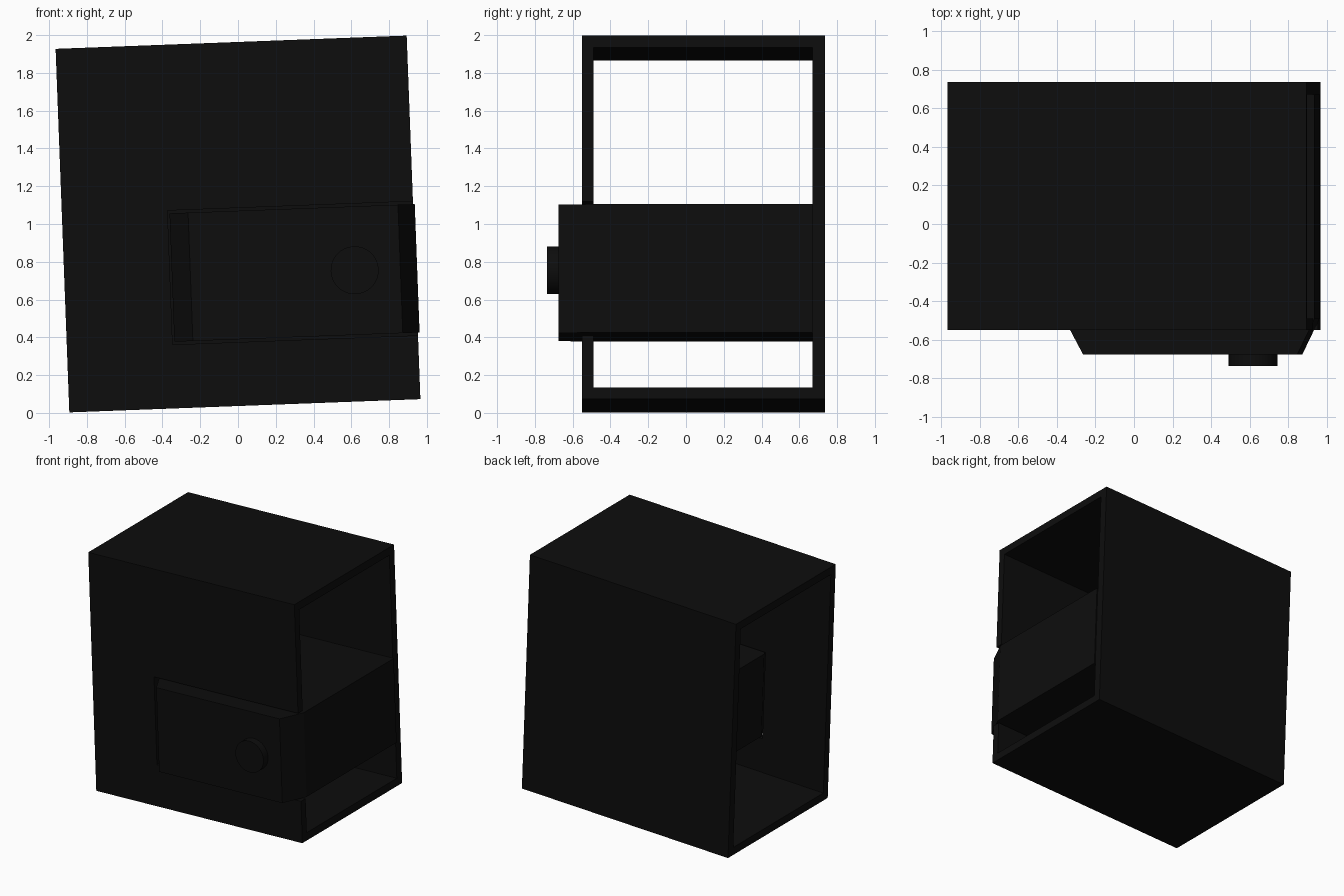
import bpy
import bmesh
from math import radians
from mathutils import Matrix, Vector

if "Cube" in bpy.data.objects:
    bpy.data.objects.remove(bpy.data.objects["Cube"], do_unlink=True)

# One near-black finish for the whole body
black = bpy.data.materials.new("matte_black")
black.use_nodes = True
COLOR = (0.004, 0.004, 0.004, 1)
black.diffuse_color = COLOR
black.node_tree.nodes["Principled BSDF"].inputs["Base Color"].default_value = COLOR

# The whole cabinet leans slightly to one side
LEAN = Matrix.Translation((0, 0, 1)) @ Matrix.Rotation(radians(-2.16), 4, "Y")


def finish(name, bm):
    bmesh.ops.recalc_face_normals(bm, faces=bm.faces)
    mesh = bpy.data.meshes.new(name)
    bm.to_mesh(mesh)
    bm.free()
    mesh.materials.append(black)
    obj = bpy.data.objects.new(name, mesh)
    bpy.context.collection.objects.link(obj)
    obj.matrix_world = LEAN
    return obj


def box(name, low, high):
    low, high = Vector(low), Vector(high)
    bm = bmesh.new()
    place = Matrix.Translation((low + high) / 2) @ Matrix.Diagonal((*(high - low), 1))
    bmesh.ops.create_cube(bm, size=1, matrix=place)
    return finish(name, bm)


def prism(name, outline, z_low, z_high):
    bm = bmesh.new()
    face = bm.faces.new([bm.verts.new((x, y, z_low)) for x, y in outline])
    ext = bmesh.ops.extrude_face_region(bm, geom=[face])["geom"]
    top = [v for v in ext if isinstance(v, bmesh.types.BMVert)]
    bmesh.ops.translate(bm, verts=top, vec=(0, 0, z_high - z_low))
    return finish(name, bm)


def cut(target, cutter):
    cutter.hide_render = True
    mod = target.modifiers.new("cut", "BOOLEAN")
    mod.operation = "DIFFERENCE"
    mod.solver = "EXACT"
    mod.object = cutter
    bpy.context.view_layer.objects.active = target
    bpy.ops.object.modifier_apply(modifier=mod.name)
    bpy.data.objects.remove(cutter, do_unlink=True)


# Outer shell, open at both ends
shell = box("outer_shell", (-0.93, -0.55, -0.963), (0.93, 0.735, 0.963))
cut(shell, box("hollow_cutter", (-1.2, -0.49, -0.9), (1.2, 0.67, 0.9)))

# Opening in the front wall for the inner block
cut(shell, box("opening_cutter", (-0.37, -0.7, -0.625), (1.2, -0.4, 0.085)))

# Inner block with slanted front corners
prism("inner_block",
      [(-0.36, 0.67), (-0.36, -0.49), (-0.262, -0.675),
       (0.85, -0.675), (0.939, -0.49), (0.939, 0.67)],
      -0.61, 0.07)

# Round knob on the block's front
bm = bmesh.new()
place = Matrix.Translation((0.608, -0.7, -0.268)) @ Matrix.Rotation(radians(90), 4, "X")
bmesh.ops.create_cone(bm, cap_ends=True, segments=32, radius1=0.127, radius2=0.127,
                      depth=0.07, matrix=place)
knob = finish("round_knob", bm)
bpy.ops.object.select_all(action="DESELECT")
knob.select_set(True)
bpy.context.view_layer.objects.active = knob
bpy.ops.object.shade_smooth_by_angle()
